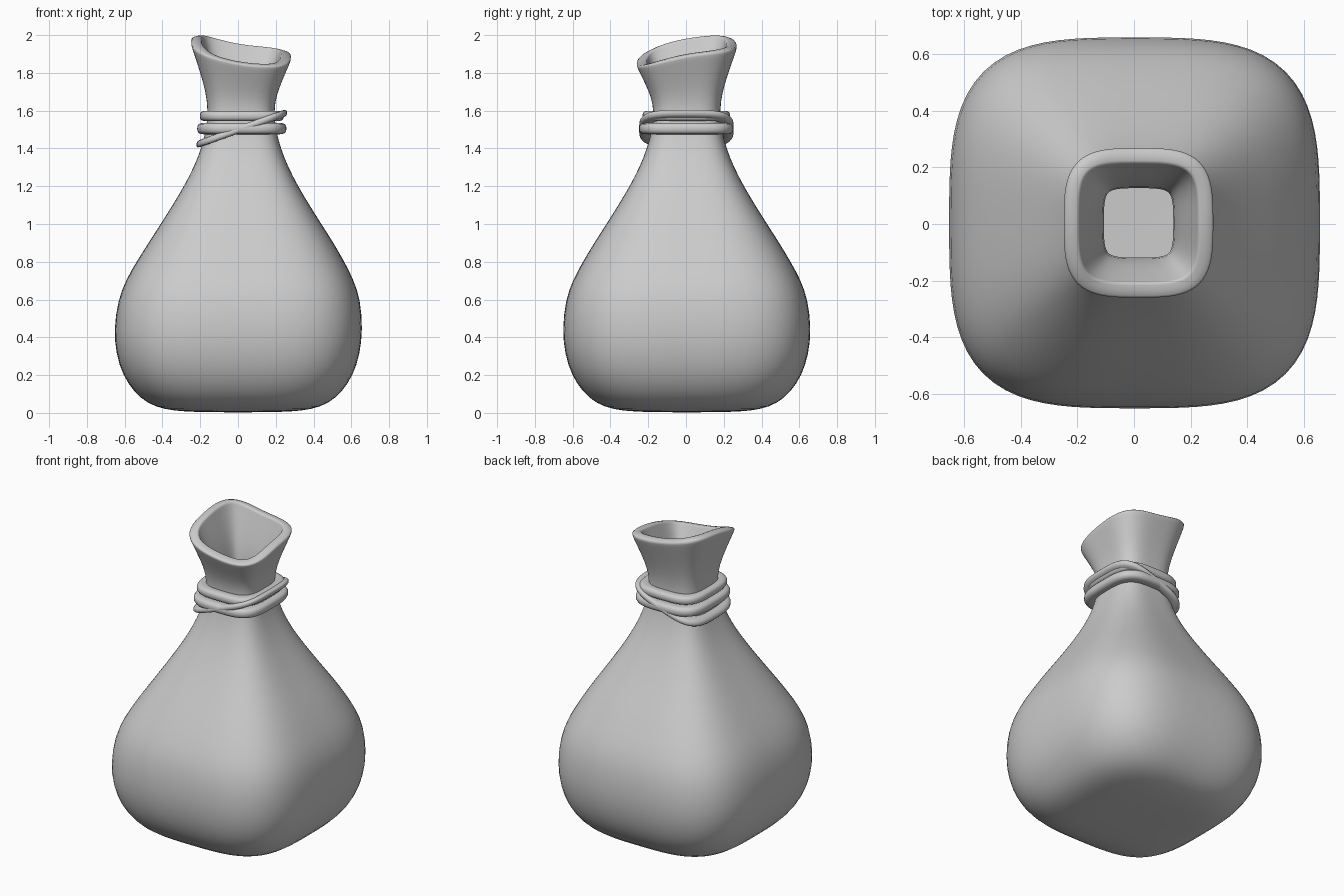
import bpy, bmesh, math

if "Cube" in bpy.data.objects:
    bpy.data.objects.remove(bpy.data.objects["Cube"])

SEG = 48


def squircle(t, n=3.5):
    c, s = math.cos(t), math.sin(t)
    r = (abs(c) ** n + abs(s) ** n) ** (-1 / n)
    return r * c, r * s


def loft(name, rings, cap_start=False, closed=False):
    """Skin a list of equal-length point rings."""
    bm = bmesh.new()
    loops = [[bm.verts.new(p) for p in ring] for ring in rings]
    pairs = list(zip(loops, loops[1:]))
    if closed:
        pairs.append((loops[-1], loops[0]))
    for a, b in pairs:
        k = len(a)
        for i in range(k):
            j = (i + 1) % k
            bm.faces.new((a[i], a[j], b[j], b[i]))
    if cap_start:
        bm.faces.new(loops[0][::-1])
    bmesh.ops.recalc_face_normals(bm, faces=bm.faces)
    for f in bm.faces:
        f.smooth = True
    me = bpy.data.meshes.new(name)
    bm.to_mesh(me)
    bm.free()
    ob = bpy.data.objects.new(name, me)
    bpy.context.collection.objects.link(ob)
    return ob


# Sack: rounded-square sections along a (half width, height) profile
profile = [(0.12, 0.003), (0.28, 0.006), (0.39, 0.018), (0.48, 0.05), (0.55, 0.11),
           (0.61, 0.20), (0.645, 0.31), (0.659, 0.44), (0.642, 0.60), (0.60, 0.71),
           (0.55, 0.80), (0.49, 0.90), (0.425, 1.0), (0.362, 1.1), (0.302, 1.2),
           (0.25, 1.3), (0.21, 1.4), (0.184, 1.5), (0.174, 1.6), (0.188, 1.69),
           (0.218, 1.78), (0.25, 1.865), (0.264, 1.903), (0.266, 1.918)]
rings = []
for r, z in profile:
    cx = 0.016 * min(1, max(0, (z - 0.4) / 0.5))
    lift = max(0, (z - 1.6) / 0.31)          # slanted, wavy mouth
    ring = []
    for i in range(SEG):
        t = 2 * math.pi * i / SEG
        u, v = squircle(t)
        dz = -0.041 * u + 0.047 * v + 0.018 * math.cos(2 * t)
        ring.append((cx + r * u, 0.004 + r * v, z + lift * dz))
    rings.append(ring)
sack = loft("sack", rings, cap_start=True)
sol = sack.modifiers.new("thickness", 'SOLIDIFY')
sol.thickness = 0.056
sol.offset = -1
sub = sack.modifiers.new("smooth", 'SUBSURF')
sub.levels = sub.render_levels = 1


# Cord wraps: rounded-square hoops around the neck
def cord(name, hx, hy, z, slope, width, height):
    rings = []
    for i in range(64):
        u, v = squircle(2 * math.pi * i / 64)
        ring = []
        for k in range(16):
            a, b = squircle(2 * math.pi * k / 16, 3)
            off = (a - 1) * width / 2
            x, y = (hx + off) * u, (hy + off) * v
            ring.append((0.02 + x, 0.002 + y, z + slope * x + b * height / 2))
        rings.append(ring)
    return loft(name, rings, closed=True)


cord("cord_upper", 0.222, 0.232, 1.572, 0.0, 0.07, 0.055)
cord("cord_lower", 0.236, 0.25, 1.505, 0.0, 0.075, 0.06)
cord("cord_slanted", 0.24, 0.25, 1.505, 0.355, 0.06, 0.04)
